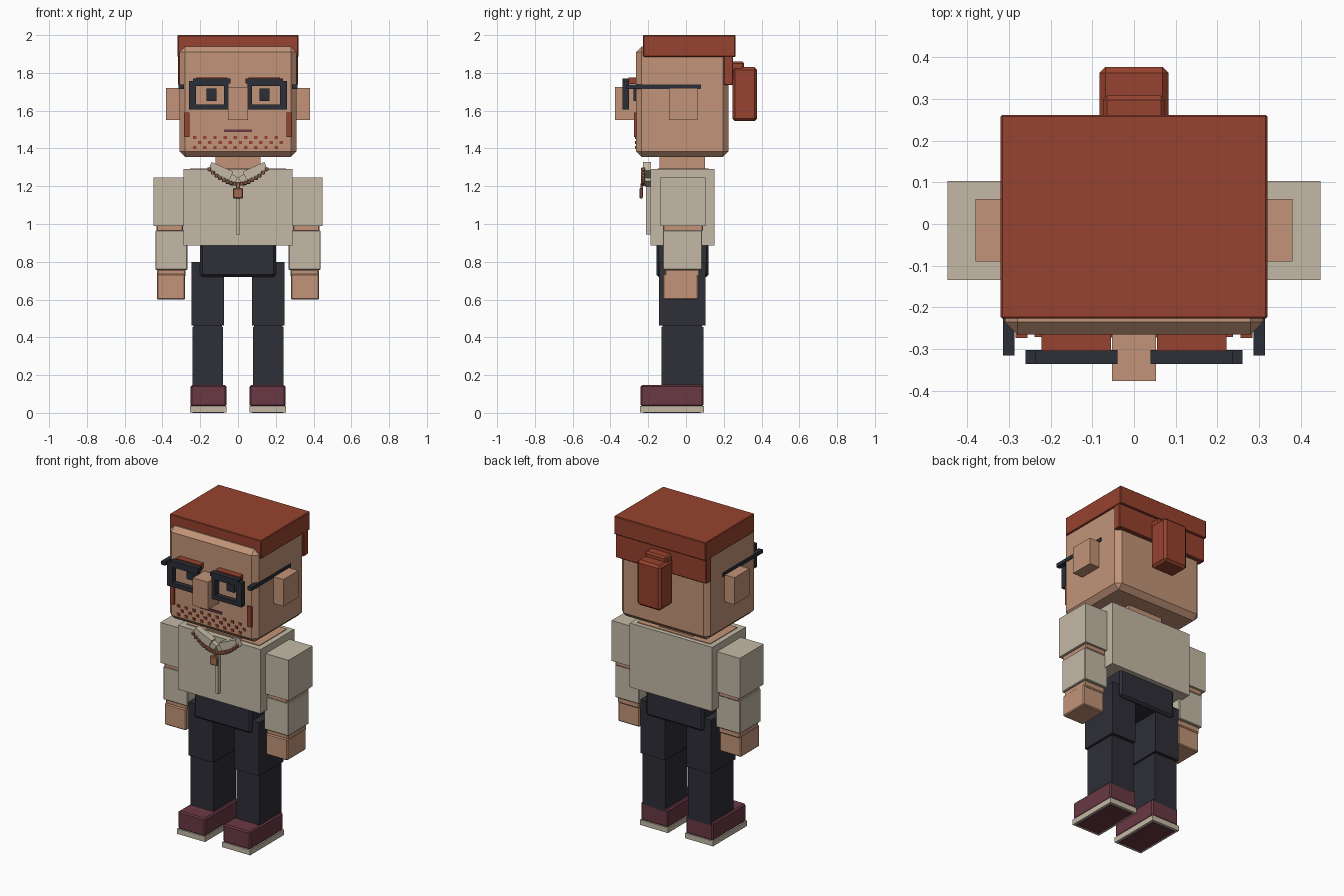
import bpy, math

cube = bpy.data.objects.get("Cube")
if cube:
    bpy.data.objects.remove(cube, do_unlink=True)


def material(name, rgb):
    """Flat colour given as 0-255 display values, stored as linear."""
    lin = [((c / 255 + 0.055) / 1.055) ** 2.4 for c in rgb]
    m = bpy.data.materials.new(name)
    m.use_nodes = True
    m.diffuse_color = (*lin, 1)
    m.node_tree.nodes["Principled BSDF"].inputs["Base Color"].default_value = (*lin, 1)
    return m


SKIN = material("skin", (194, 148, 120))
HAIR = material("red hair", (150, 66, 46))
SHIRT = material("cream cloth", (196, 185, 166))
PANTS = material("dark trousers", (46, 46, 55))
BLACK = material("dark frame", (43, 46, 54))
SHOE = material("burgundy", (106, 56, 68))
BEAD = material("copper bead", (165, 108, 82))


def box(name, mat, x, y, z, bevel=0, tilt=0):
    """Box from min/max ranges, with optional chamfer and tilt about y."""
    mid = [(a + b) / 2 for a, b in (x, y, z)]
    half = [(b - a) / 2 for a, b in (x, y, z)]
    corners = [(i * half[0], j * half[1], k * half[2])
               for i in (-1, 1) for j in (-1, 1) for k in (-1, 1)]
    faces = [(0, 1, 3, 2), (4, 6, 7, 5), (0, 4, 5, 1),
             (2, 3, 7, 6), (0, 2, 6, 4), (1, 5, 7, 3)]
    me = bpy.data.meshes.new(name)
    me.from_pydata(corners, [], faces)
    me.materials.append(mat)
    ob = bpy.data.objects.new(name, me)
    ob.location = mid
    ob.rotation_euler.y = tilt
    bpy.context.collection.objects.link(ob)
    if bevel:
        mod = ob.modifiers.new("Chamfer", "BEVEL")
        mod.width = bevel
        mod.segments = 1
    return ob


def pair(name, mat, x, y, z, bevel=0, tilt=0):
    """Left part (+x) and its mirrored right part."""
    box("left_" + name, mat, x, y, z, bevel, tilt)
    box("right_" + name, mat, (-x[1], -x[0]), y, z, bevel, -tilt)


# Head and hair
box("head", SKIN, (-.31, .31), (-.265, .226), (1.355, 1.94), .03)
box("hair_cap", HAIR, (-.32, .32), (-.227, .262), (1.885, 2.0), .004)
box("back_hair", HAIR, (-.317, .317), (.2, .25), (1.735, 1.89), .004)
box("hair_tie", HAIR, (-.075, .075), (.235, .308), (1.76, 1.86), .01)
box("ponytail", HAIR, (-.083, .083), (.245, .377), (1.545, 1.83), .014)
pair("ear", SKIN, (.29, .38), (-.09, .06), (1.55, 1.72))

# Face
box("nose", SKIN, (-.053, .053), (-.377, -.25), (1.55, 1.725))
box("mouth", SHOE, (-.075, .075), (-.272, -.26), (1.486, 1.5))
pair("eye", BLACK, (.113, .167), (-.277, -.26), (1.65, 1.717))
pair("eyebrow", HAIR, (.055, .222), (-.305, -.255), (1.742, 1.776))
pair("sideburn", HAIR, (.256, .284), (-.274, -.26), (1.46, 1.59))
for row in range(3):
    shift = .027 * (row % 2)
    for i in range(9):
        cx = -.23 + shift + i * .054
        cz = 1.458 - row * .027
        box("stubble", HAIR, (cx - .009, cx + .009), (-.271, -.26), (cz - .008, cz + .008))

# Glasses
lens_y = (-.336, -.302)
pair("rim_brow", BLACK, (.04, .237), lens_y, (1.745, 1.77))
pair("rim_top", BLACK, (.05, .26), lens_y, (1.73, 1.757))
pair("rim_bottom", BLACK, (.05, .26), lens_y, (1.605, 1.632))
pair("rim_inner", BLACK, (.05, .075), lens_y, (1.605, 1.757))
pair("rim_outer", BLACK, (.223, .26), lens_y, (1.605, 1.757))
pair("temple", BLACK, (.287, .315), (-.316, .08), (1.715, 1.738))

# Neck and shirt
box("neck", SKIN, (-.12, .12), (-.14, .1), (1.25, 1.37))
box("shirt_body", SHIRT, (-.288, .288), (-.187, .15), (.885, 1.29))
box("neckline", SKIN, (-.255, .255), (-.15, .122), (1.286, 1.294))
box("placket", SHIRT, (-.01, .01), (-.212, -.18), (.945, 1.215))
pair("collar_wing", SHIRT, (.03, .155), (-.228, -.185), (1.255, 1.305), 0, -math.radians(24))
pair("collar_tip", SHIRT, (.01, .07), (-.218, -.185), (1.21, 1.265), 0, -math.radians(30))

# Beaded necklace and pendant
BEADS = 17
for i in range(BEADS):
    t = 2 * i / (BEADS - 1) - 1
    cx, cz = .152 * t, 1.212 + .078 * t * t
    box("necklace_bead", BEAD, (cx - .01, cx + .01), (-.238, -.216), (cz - .01, cz + .01), .004)
box("pendant", BEAD, (-.027, .027), (-.247, -.228), (1.135, 1.19), .005)
box("pendant_loop", BEAD, (-.008, .008), (-.24, -.228), (1.18, 1.215))

# Arms
pair("upper_sleeve", SHIRT, (.285, .448), (-.135, .103), (.99, 1.245))
pair("elbow", SKIN, (.29, .432), (-.122, .09), (.96, .995), .006)
pair("lower_sleeve", SHIRT, (.268, .437), (-.122, .085), (.757, .966), .004)
pair("wrist", SKIN, (.278, .428), (-.112, .072), (.72, .76), .006)
pair("hand", SKIN, (.28, .43), (-.122, .065), (.6, .735), .006)

# Hips and legs
box("hips", PANTS, (-.2, .2), (-.157, .12), (.72, .9), .012)
pair("upper_leg", PANTS, (.075, .247), (-.142, .103), (.462, .8))
pair("lower_leg", PANTS, (.08, .24), (-.13, .092), (.13, .456))
pair("knee", PANTS, (.085, .235), (-.124, .086), (.45, .468))

# Shoes
pair("shoe", SHOE, (.062, .252), (-.24, .092), (.034, .147), .008)
pair("sole", SHIRT, (.06, .255), (-.243, .095), (.003, .036))
pair("tread", SHOE, (.075, .24), (-.226, .078), (0, .005))
